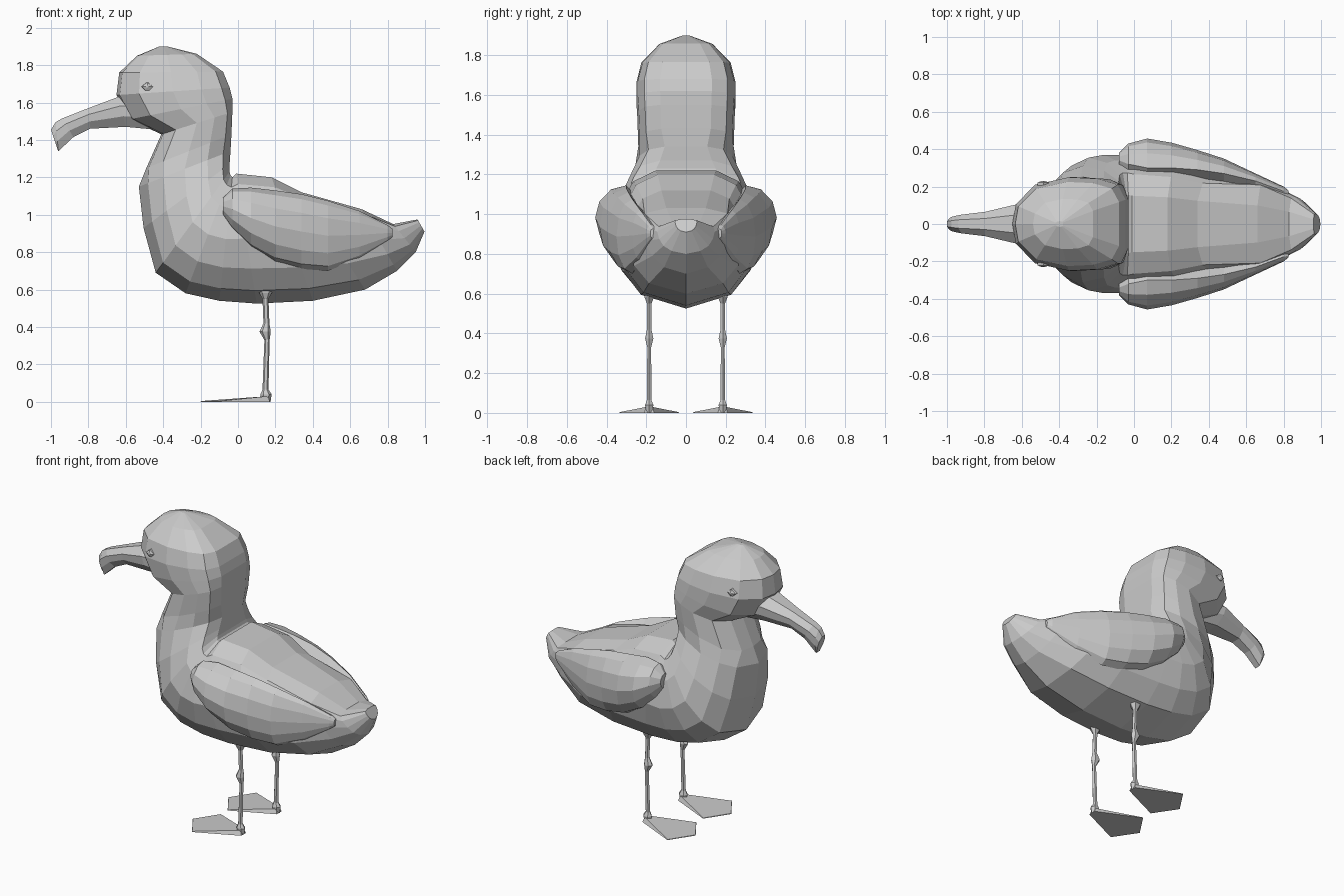
import bpy, bmesh, math
from mathutils import Vector

cube = bpy.data.objects.get("Cube")
if cube:
    bpy.data.objects.remove(cube)

grey = bpy.data.materials.new("plain_grey")
grey.use_nodes = True
grey.diffuse_color = (0.6, 0.6, 0.6, 1)
grey.node_tree.nodes["Principled BSDF"].inputs["Base Color"].default_value = (0.6, 0.6, 0.6, 1)


def loft(name, rings):
    """Skin a list of equal-length point rings and cap both ends."""
    bm = bmesh.new()
    loops = [[bm.verts.new(p) for p in ring] for ring in rings]
    n = len(loops[0])
    for a, b in zip(loops, loops[1:]):
        for i in range(n):
            j = (i + 1) % n
            bm.faces.new((a[i], a[j], b[j], b[i]))
    bm.faces.new(loops[0])
    bm.faces.new(loops[-1])
    bmesh.ops.recalc_face_normals(bm, faces=bm.faces)
    mesh = bpy.data.meshes.new(name)
    bm.to_mesh(mesh)
    bm.free()
    mesh.materials.append(grey)
    obj = bpy.data.objects.new(name, mesh)
    bpy.context.collection.objects.link(obj)


def section(low, high, half_width, profile):
    """Symmetric ring between a low and a high point of the side outline."""
    a, b = Vector((low[0], 0, low[1])), Vector((high[0], 0, high[1]))
    half = [a.lerp(b, t) + Vector((0, w * half_width, 0)) for t, w in profile]
    back = [Vector((p.x, -p.y, p.z)) for p in reversed(half) if p.y > 1e-6]
    return half + back


# Body, neck and head: one skin from the tail up to the crown
tail = [(0, 0), (.1, .5), (.27, .78), (.5, .93), (.75, 1), (.92, .95), (1, .45)]
trunk = [(0, 0), (.1, .63), (.27, .88), (.5, 1), (.75, .92), (.92, .74), (1, .42)]
head = [(0, 0), (.03, .42), (.2, .84), (.5, 1), (.75, .97), (.93, .84), (1, .52)]
body = [
    ((.997, .91), (.96, .975), .055, tail),
    ((.95, .80), (.83, .95), .145, tail),
    ((.85, .70), (.66, 1.03), .22, tail),
    ((.68, .60), (.34, 1.12), .295, trunk),
    ((.40, .54), (.18, 1.20), .34, trunk),
    ((.10, .525), (-.01, 1.22), .36, trunk),
    ((-.10, .54), (-.03, 1.20), .37, trunk),
    ((-.28, .58), (-.04, 1.21), .37, trunk),
    ((-.44, .69), (-.045, 1.23), .355, trunk),
    ((-.505, .93), (-.045, 1.27), .31, trunk),
    ((-.53, 1.15), (-.04, 1.34), .255, trunk),
    ((-.49, 1.25), (-.035, 1.43), .24, head),
    ((-.41, 1.43), (-.03, 1.55), .245, head),
    ((-.58, 1.51), (-.03, 1.62), .25, head),
    ((-.65, 1.64), (-.045, 1.68), .25, head),
    ((-.635, 1.76), (-.08, 1.765), .225, head),
    ((-.54, 1.85), (-.22, 1.86), .135, head),
    ((-.42, 1.90), (-.38, 1.90), .015, head),
]
loft("body_and_head", [section(*s) for s in body])

# Beak with a hooked tip
beak_profile = [(0, .5), (.35, .95), (.7, 1), (1, .45)]
beak = [
    ((-.39, 1.45), (-.50, 1.64), .10),
    ((-.60, 1.47), (-.64, 1.63), .105),
    ((-.79, 1.46), (-.80, 1.57), .065),
    ((-.88, 1.415), (-.94, 1.515), .05),
    ((-.96, 1.34), (-.975, 1.495), .04),
    ((-.963, 1.345), (-1.0, 1.455), .03),
]
loft("beak", [section(*s, beak_profile) for s in beak])


# Wing sections: x, bottom z, top z, edge y, outermost y
wing = [
    (-.08, 1.00, 1.09, .34, .38),
    (-.03, .92, 1.14, .32, .43),
    (.07, .82, 1.145, .30, .457),
    (.20, .745, 1.13, .30, .435),
    (.34, .71, 1.11, .29, .395),
    (.48, .70, 1.075, .27, .35),
    (.65, .765, 1.02, .23, .27),
    (.80, .86, .945, .175, .20),
    (.825, .88, .925, .17, .18),
]


def wing_ring(side, x, low, high, edge, outer):
    mid, tall = (low + high) / 2, (high - low) / 2
    ring = []
    for k in range(7):
        a = math.pi * (k / 6 - .5)
        ring.append(Vector((x, side * (edge + (outer - edge) * math.cos(a)), mid + tall * math.sin(a))))
    for f in (.6, -.6):
        ring.append(Vector((x, side * (edge - .06), mid + tall * f)))
    return ring


# Leg stations: z, x, radius
leg = [(0, .15, .024), (.04, .15, .03), (.065, .147, .016), (.33, .155, .014),
       (.375, .145, .03), (.42, .152, .016), (.55, .147, .016), (.585, .147, .036), (.62, .147, .03)]


def leg_ring(y, z, x, r):
    return [Vector((x + r * math.cos(k * math.tau / 6),
                    y + .8 * r * math.sin(k * math.tau / 6), z)) for k in range(6)]


# Webbed foot outline around its own centre line
web = [(.17, -.025), (.17, .025), (-.1, .15), (-.2, 0), (-.1, -.15)]
web_top = [(.16, -.015, .03), (.16, .015, .03), (-.1, .148, .004), (-.198, 0, .004), (-.1, -.148, .004)]

for label, side in (("front", -1), ("back", 1)):
    y = .185 * side
    loft(label + "_wing", [wing_ring(side, *s) for s in wing])
    loft(label + "_leg", [leg_ring(y, *s) for s in leg])
    loft(label + "_foot", [[Vector((px, y + py, 0)) for px, py in web],
                           [Vector((px, y + py, pz)) for px, py, pz in web_top]])
    # Small faceted eye
    loft(label + "_eye", [
        [Vector((-.485 + r * dx, side * ey, 1.685 + r * dz))
         for dx, dz in ((-1, 0), (-.3, -.7), (.3, -.7), (1, 0), (0, .8))]
        for ey, r in ((.19, .034), (.222, .03), (.23, .008))])
